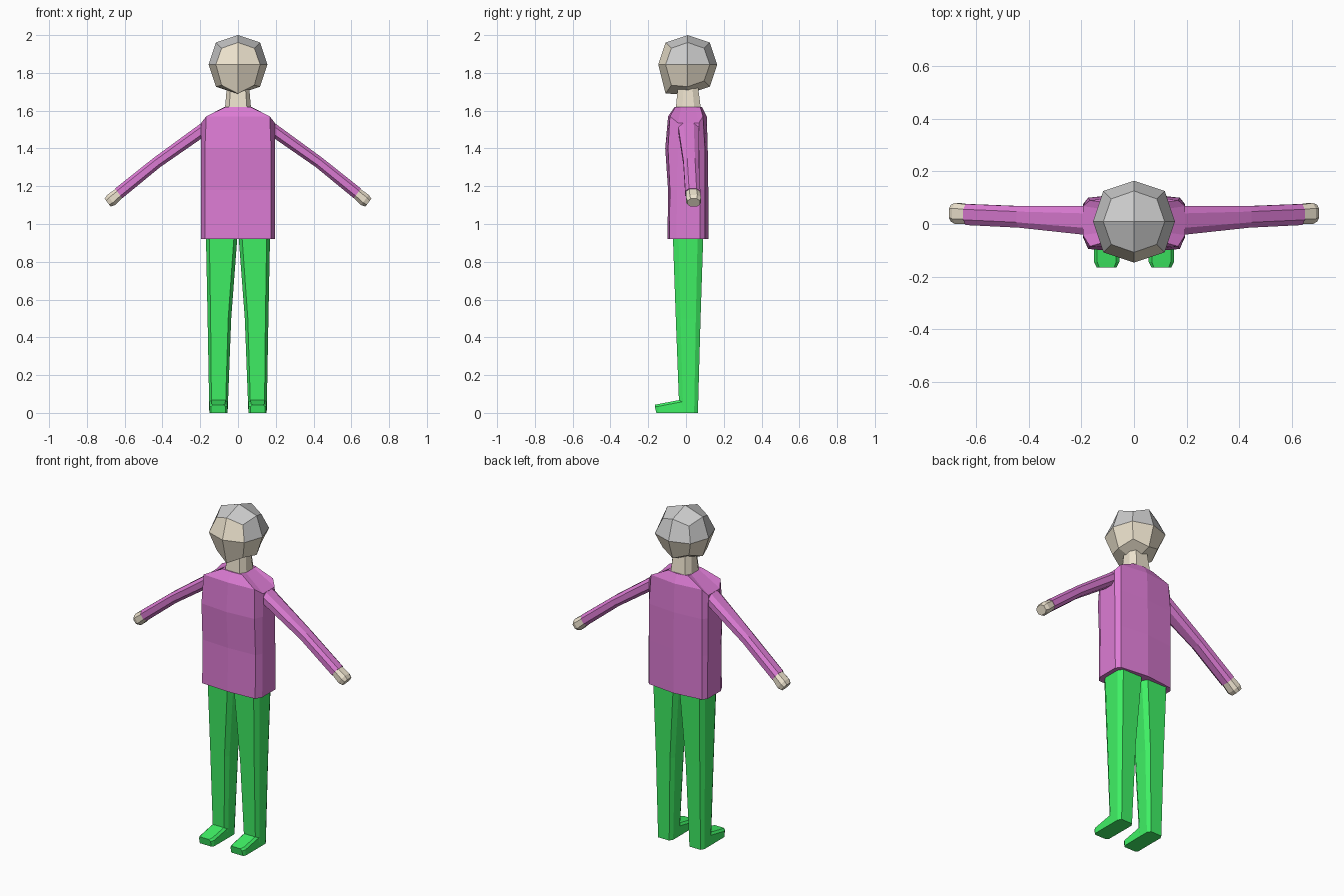
import bpy, bmesh
from mathutils import Vector

if "Cube" in bpy.data.objects:
    bpy.data.objects.remove(bpy.data.objects["Cube"])


def material(name, rgb):
    m = bpy.data.materials.new(name)
    m.diffuse_color = (*rgb, 1)
    m.use_nodes = True
    m.node_tree.nodes["Principled BSDF"].inputs["Base Color"].default_value = m.diffuse_color
    return m


SKIN = material("skin", (0.85, 0.77, 0.62))
SHIRT = material("magenta_cloth", (0.72, 0.2, 0.66))
TROUSERS = material("green_cloth", (0.05, 0.88, 0.13))


def finish(name, bm, mat=None, mirror=False):
    me = bpy.data.meshes.new(name)
    bm.to_mesh(me)
    bm.free()
    ob = bpy.data.objects.new(name, me)
    bpy.context.collection.objects.link(ob)
    if mat:
        me.materials.append(mat)
    if mirror:
        mod = ob.modifiers.new("mirror", "MIRROR")
        mod.use_mirror_merge = False
    return ob


def loft(name, rings, mat, mirror=False):
    """Skin a closed tube through rings of points and cap both ends."""
    bm = bmesh.new()
    vs = [[bm.verts.new(p) for p in r] for r in rings]
    n = len(vs[0])
    for a, b in zip(vs, vs[1:]):
        for i in range(n):
            j = (i + 1) % n
            bm.faces.new((a[i], a[j], b[j], b[i]))
    bm.faces.new(vs[0])
    bm.faces.new(vs[-1])
    bmesh.ops.recalc_face_normals(bm, faces=bm.faces)
    return finish(name, bm, mat, mirror)


def octagon(centre, u, v, hu, hv, cu, cv):
    """Chamfered rectangle in the plane of u and v."""
    pts = [(hu, cv - hv), (hu, hv - cv), (hu - cu, hv), (cu - hu, hv),
           (-hu, hv - cv), (-hu, cv - hv), (cu - hu, -hv), (hu - cu, -hv)]
    return [Vector(centre) + u * a + v * b for a, b in pts]


X, Y, Z = Vector((1, 0, 0)), Vector((0, 1, 0)), Vector((0, 0, 1))


def level(x0, x1, y0, y1, z, cu, cv):
    return octagon(((x0 + x1) / 2, (y0 + y1) / 2, z), X, Y,
                   (x1 - x0) / 2, (y1 - y0) / 2, cu, cv)


# Head and hair: rounded 24-face cube, split by colour
def head_part(name, hair, mat):
    bm = bmesh.new()
    bmesh.ops.create_cube(bm, size=2)
    bmesh.ops.subdivide_edges(bm, edges=bm.edges[:], cuts=1, use_grid_fill=True)
    drop = []
    for f in bm.faces:
        c = f.calc_center_median()
        is_hair = c.z > 0.1 and c.y > -0.9
        if is_hair != hair:
            drop.append(f)
    for v in bm.verts:
        x, y, z = v.co
        k = {1: 1, 2: 0.75, 3: 0.5556}[round(abs(x) + abs(y) + abs(z))]
        v.co = (x * k * 0.156, y * k * 0.156 + 0.009, z * k * 0.156 + 1.844)
        if y < -0.5 and z < -0.5:  # chin
            v.co.z = 1.69 if abs(x) < 0.5 else 1.735
    bmesh.ops.delete(bm, geom=drop, context="FACES")
    finish(name, bm, mat)


head_part("head", False, SKIN)
head_part("hair", True, None)

# Neck
loft("neck", [level(-0.07, 0.07, -0.055, 0.08, 1.60, 0.022, 0.035),
              level(-0.058, 0.058, -0.042, 0.062, 1.74, 0.02, 0.03)], SKIN)


# Shirt body: ten-sided with a slight ridge down front and back
def torso(z, side_z, hx, cx, front, fc, fs, bs, bc, back):
    half = [(cx, fc, z), (hx, fs, side_z), (hx, bs, side_z), (cx, bc, z)]
    return ([(0, front, z)] + half + [(0, back, z)]
            + [(-x, y, w) for x, y, w in reversed(half)])


loft("shirt_body", [
    torso(0.92, 0.92, 0.195, 0.175, -0.098, -0.088, -0.05, 0.075, 0.10, 0.12),
    torso(1.18, 1.18, 0.195, 0.175, -0.095, -0.085, -0.048, 0.073, 0.10, 0.118),
    torso(1.40, 1.40, 0.195, 0.175, -0.11, -0.095, -0.045, 0.07, 0.10, 0.115),
    torso(1.57, 1.535, 0.195, 0.168, -0.095, -0.085, -0.042, 0.068, 0.09, 0.11),
    torso(1.62, 1.62, 0.07, 0.065, -0.06, -0.056, -0.025, 0.05, 0.075, 0.085),
], SHIRT)

# Sleeves and hands
along = Vector((0.8, 0, -0.6))
across = Vector((0.6, 0, 0.8))


def arm(x, y, z, ha, hy):
    return octagon((x, y, z), across, Y, ha, hy, ha * 0.5, hy * 0.5)


loft("sleeves", [arm(0.17, 0.013, 1.51, 0.034, 0.055),
                 arm(0.43, 0.027, 1.325, 0.03, 0.041),
                 arm(0.632, 0.036, 1.162, 0.032, 0.04)], SHIRT, True)
loft("hands", [arm(0.62, 0.037, 1.171, 0.028, 0.036),
               arm(0.672, 0.04, 1.127, 0.034, 0.04),
               arm(0.69, 0.041, 1.113, 0.026, 0.032)], SKIN, True)

# Trouser legs
loft("trouser_legs", [level(0.055, 0.152, -0.035, 0.063, 0.0, 0.012, 0.02),
                      level(0.036, 0.161, -0.054, 0.077, 0.5, 0.016, 0.025),
                      level(0.002, 0.17, -0.07, 0.092, 0.95, 0.018, 0.03)],
     TROUSERS, True)


# Feet
def foot(y, x0, x1, z1, c):
    return [(x0, y, 0), (x1, y, 0), (x1, y, z1 - c),
            (x1 - c, y, z1), (x0 + c, y, z1), (x0, y, z1 - c)]


toe = foot(-0.165, 0.066, 0.142, 0.043, 0.01)
toe = [(x, y + (0.008 if z == 0 else 0), z) for x, y, z in toe]
loft("feet", [foot(0.02, 0.055, 0.152, 0.075, 0.012),
              foot(-0.035, 0.055, 0.152, 0.068, 0.012),
              foot(-0.145, 0.056, 0.152, 0.047, 0.012), toe], TROUSERS, True)
